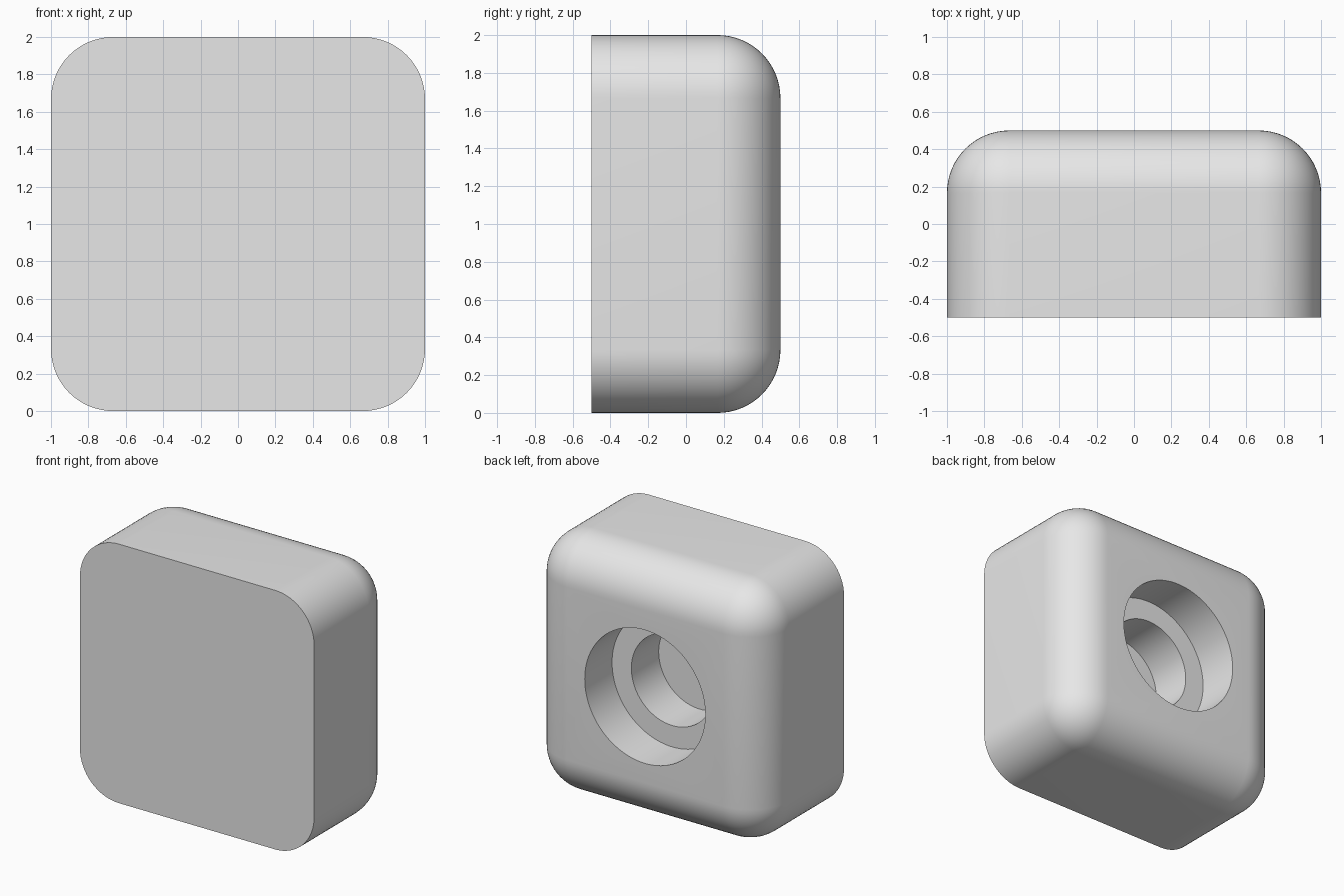
import bpy
import bmesh
from math import radians
from mathutils import Matrix

default = bpy.data.objects.get("Cube")
if default:
    bpy.data.objects.remove(default, do_unlink=True)

ROUND = 1 / 3             # corner radius of the block
STEP = 1 / 3              # depth of each recess step
BACK = 0.5                # y of the back face
WIDE, NARROW = 0.515, 0.35  # recess radii

grey = bpy.data.materials.new("light_grey")
grey.use_nodes = True
grey.diffuse_color = (0.8, 0.8, 0.8, 1)
grey.node_tree.nodes["Principled BSDF"].inputs["Base Color"].default_value = (0.8, 0.8, 0.8, 1)


def make_object(name, bm):
    bmesh.ops.recalc_face_normals(bm, faces=bm.faces)
    mesh = bpy.data.meshes.new(name)
    bm.to_mesh(mesh)
    bm.free()
    mesh.materials.append(grey)
    obj = bpy.data.objects.new(name, mesh)
    bpy.context.collection.objects.link(obj)
    return obj


# Block: every edge rounded except the rim of the flat front
bm = bmesh.new()
bmesh.ops.create_cube(bm, size=2, matrix=Matrix.Translation((0, 0, 1)) @ Matrix.Diagonal((1, BACK, 1, 1)))
edges = [e for e in bm.edges if any(v.co.y > 0 for v in e.verts)]
bmesh.ops.bevel(bm, geom=edges, offset=ROUND, offset_type='OFFSET',
                segments=16, profile=0.5, affect='EDGES', clamp_overlap=False)
block = make_object("rounded_block", bm)

# Stepped round recess in the back, turned from a profile of (radius, y)
profile = [(0, BACK - 2 * STEP), (NARROW, BACK - 2 * STEP), (NARROW, BACK - STEP),
           (WIDE, BACK - STEP), (WIDE, BACK + 0.2), (0, BACK + 0.2)]
bm = bmesh.new()
points = [bm.verts.new((r, y, 1)) for r, y in profile]
outline = [bm.edges.new(pair) for pair in zip(points, points[1:])]
bmesh.ops.spin(bm, geom=points + outline, cent=(0, 0, 1), axis=(0, 1, 0),
               angle=radians(360), steps=96, use_merge=True)
bmesh.ops.remove_doubles(bm, verts=bm.verts, dist=0.0001)
cutter = make_object("recess_cutter", bm)
cutter.hide_render = True

# Cut the recess and keep its rims sharp
cut = block.modifiers.new("recess", 'BOOLEAN')
cut.operation = 'DIFFERENCE'
cut.solver = 'EXACT'
cut.object = cutter
for obj in bpy.context.selected_objects:
    obj.select_set(False)
bpy.context.view_layer.objects.active = block
block.select_set(True)
bpy.ops.object.modifier_apply(modifier=cut.name)
bpy.data.objects.remove(cutter, do_unlink=True)
bpy.ops.object.shade_smooth_by_angle(angle=radians(30))
